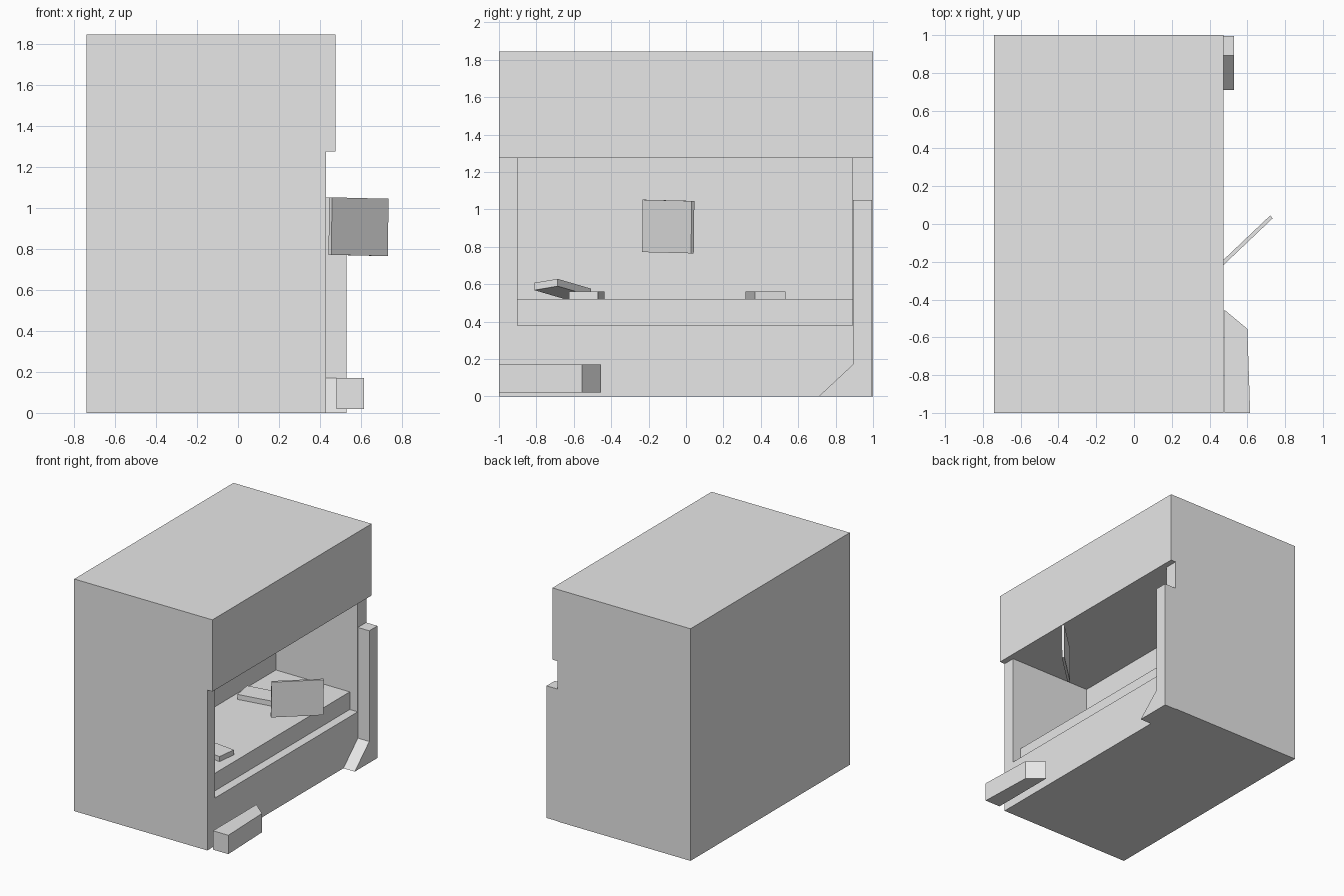
import bpy
import bmesh
from math import radians
from mathutils import Matrix, Vector

cube = bpy.data.objects.get("Cube")
if cube:
    bpy.data.objects.remove(cube, do_unlink=True)

grey = bpy.data.materials.new("plain_grey")
grey.use_nodes = True
grey.diffuse_color = (0.8, 0.8, 0.8, 1)
grey.node_tree.nodes["Principled BSDF"].inputs["Base Color"].default_value = (0.8, 0.8, 0.8, 1)


def prism(name, points, start, end):
    """Flat-faced solid swept from a polygon between two lists-of-points makers."""
    bm = bmesh.new()
    face = bm.faces.new([bm.verts.new(start(p)) for p in points])
    swept = bmesh.ops.extrude_face_region(bm, geom=[face])["geom"]
    shift = Vector(end(points[0])) - Vector(start(points[0]))
    bmesh.ops.translate(bm, vec=shift, verts=[v for v in swept if isinstance(v, bmesh.types.BMVert)])
    bmesh.ops.recalc_face_normals(bm, faces=bm.faces)
    mesh = bpy.data.meshes.new(name)
    bm.to_mesh(mesh)
    bm.free()
    obj = bpy.data.objects.new(name, mesh)
    mesh.materials.append(grey)
    bpy.context.collection.objects.link(obj)
    return obj


def along_y(name, xz, y0, y1):
    return prism(name, xz, lambda p: (p[0], y0, p[1]), lambda p: (p[0], y1, p[1]))


def along_x(name, yz, x0, x1):
    return prism(name, yz, lambda p: (x0, *p), lambda p: (x1, *p))


def along_z(name, xy, z0, z1):
    return prism(name, xy, lambda p: (*p, z0), lambda p: (*p, z1))


def block(name, size, centre, yaw=0, pitch=0, roll=0):
    x, y, z = (s / 2 for s in size)
    obj = along_z(name, [(-x, -y), (x, -y), (x, y), (-x, y)], -z, z)
    turn = (Matrix.Rotation(radians(yaw), 4, 'Z') @ Matrix.Rotation(radians(pitch), 4, 'Y')
            @ Matrix.Rotation(radians(roll), 4, 'X'))
    obj.data.transform(Matrix.Translation(centre) @ turn)
    return obj


# Cabinet with an overhanging header
body = along_y("cabinet_body", [(-0.74, 0), (0.43, 0), (0.43, 1.275), (0.475, 1.275),
                                (0.475, 1.845), (-0.74, 1.845)], -1, 1)

# Work chamber with a stepped floor, cut from the cabinet
cutter = along_y("chamber_cutter", [(0.6, 0.38), (0.36, 0.38), (0.36, 0.52), (-0.29, 0.52),
                                    (-0.29, 1.275), (0.6, 1.275)], -0.9, 0.89)
cutter.hide_render = True
cut = body.modifiers.new("chamber", 'BOOLEAN')
cut.operation = 'DIFFERENCE'
cut.solver = 'EXACT'
cut.object = cutter
bpy.context.view_layer.objects.active = body
bpy.ops.object.modifier_apply(modifier=cut.name)
bpy.data.objects.remove(cutter, do_unlink=True)

# Side column with a sloped foot
along_x("side_column", [(0.71, 0), (0.995, 0), (0.995, 1.05), (0.892, 1.05), (0.892, 0.17)], 0.43, 0.53)

# Low step in front of the cabinet
along_z("low_step", [(0.48, -1), (0.615, -1), (0.6, -0.555), (0.48, -0.455)], 0.02, 0.17)

# Swivelled control screen
block("control_screen", (0.38, 0.02, 0.28), (0.588, -0.095, 0.908), yaw=43.5, pitch=1)

# Loose bars on the work table
block("right_bar", (0.29, 0.165, 0.04), (-0.1, 0.425, 0.541), yaw=10)
block("left_bar", (0.29, 0.155, 0.04), (0.14, -0.53, 0.541), yaw=-7)
block("tilted_bar", (0.3, 0.155, 0.04), (0.08, -0.66, 0.572), yaw=-37, pitch=-10, roll=8)
